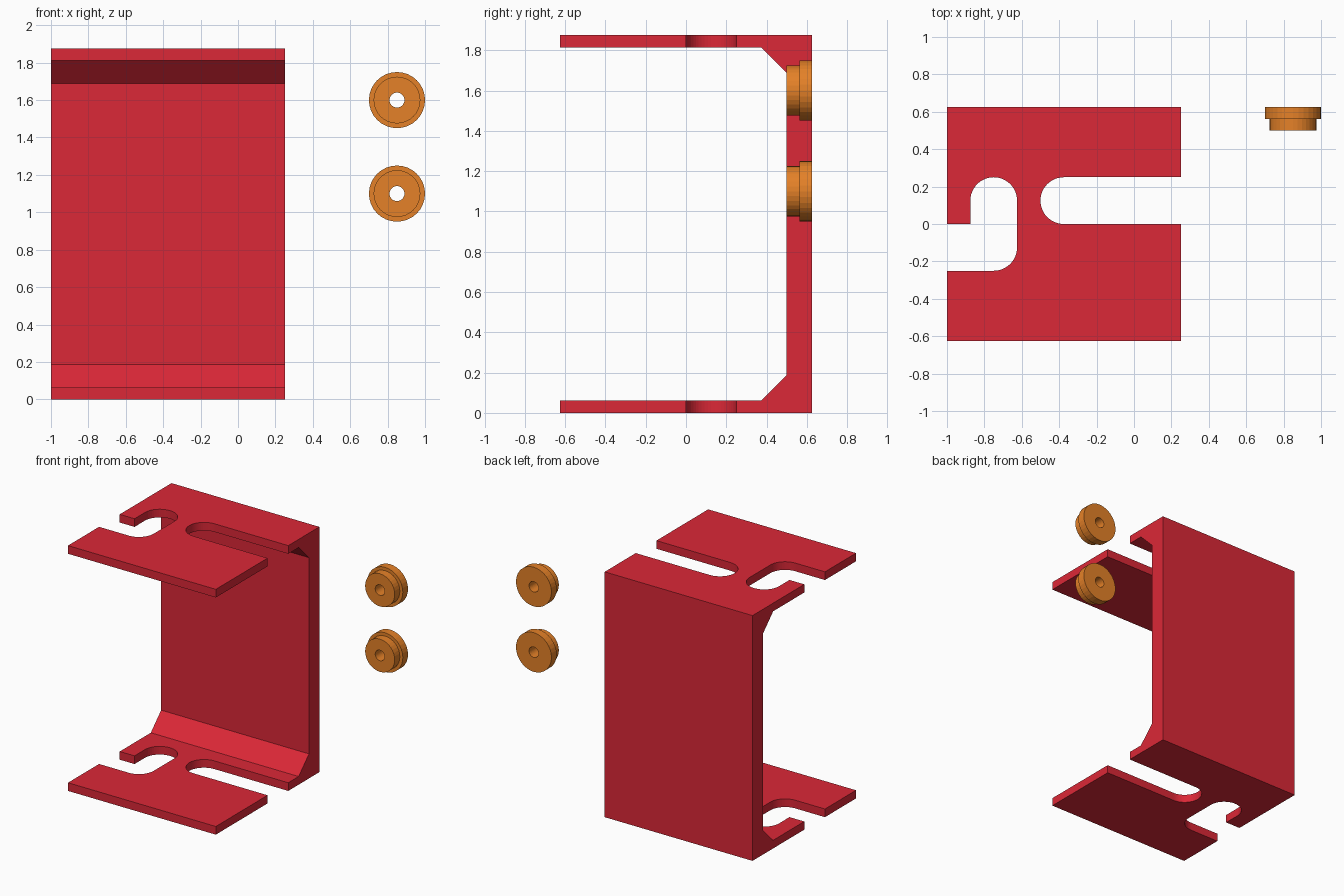
import bpy, bmesh, math
from mathutils import Matrix, Vector

cube = bpy.data.objects.get("Cube")
if cube:
    bpy.data.objects.remove(cube, do_unlink=True)


def make_material(name, colour):
    mat = bpy.data.materials.new(name)
    mat.use_nodes = True
    mat.diffuse_color = colour
    mat.node_tree.nodes["Principled BSDF"].inputs["Base Color"].default_value = colour
    return mat


def make_object(name, bm, mat=None):
    bmesh.ops.recalc_face_normals(bm, faces=bm.faces)
    mesh = bpy.data.meshes.new(name)
    bm.to_mesh(mesh)
    bm.free()
    if mat:
        mesh.materials.append(mat)
    obj = bpy.data.objects.new(name, mesh)
    bpy.context.collection.objects.link(obj)
    return obj


def add_prism(bm, points, direction):
    face = bm.faces.new([bm.verts.new(p) for p in points])
    new = bmesh.ops.extrude_face_region(bm, geom=[face], use_keep_orig=True)["geom"]
    verts = [v for v in new if isinstance(v, bmesh.types.BMVert)]
    bmesh.ops.translate(bm, verts=verts, vec=direction)


def arc(cx, cy, start, end, steps):
    angles = [math.radians(start + (end - start) * i / steps) for i in range(steps + 1)]
    return [(cx + R * math.cos(a), cy + R * math.sin(a)) for a in angles]


red = make_material("red_paint", (0.71, 0.021, 0.038, 1))
orange = make_material("orange_paint", (0.78, 0.22, 0.021, 1))

# Main dimensions
LEFT, RIGHT = -1.0, 0.25
HALF = 0.625
HEIGHT = 1.875
FLANGE = 0.0625
R = 0.125  # slot radius, wall thickness and gusset size

# Bracket: C-shaped side profile, symmetric top to bottom
lower = [(HALF, 0), (-HALF, 0), (-HALF, FLANGE),
         (HALF - 2 * R, FLANGE), (HALF - R, FLANGE + R)]
profile = lower + [(y, HEIGHT - z) for y, z in reversed(lower)]
bm = bmesh.new()
add_prism(bm, [(LEFT, y, z) for y, z in profile], Vector((RIGHT - LEFT, 0, 0)))
bracket = make_object("bracket", bm, red)

# Slots through both flanges: a straight one and a hooked one
straight = arc(-0.375, R, 90, 270, 24) + [(RIGHT + 1, 0), (RIGHT + 1, 2 * R)]
hooked = (arc(-0.75, -R, 270, 360, 12) + arc(-0.75, R, 0, 180, 24)
          + [(-0.875, 0), (LEFT - 1, 0), (LEFT - 1, -2 * R)])
bm = bmesh.new()
for outline in (straight, hooked):
    add_prism(bm, [(x, y, -1) for x, y in outline], Vector((0, 0, HEIGHT + 2)))
cutter = make_object("slot_cutter", bm)
cutter.hide_render = True

cut = bracket.modifiers.new("slots", "BOOLEAN")
cut.operation = "DIFFERENCE"
cut.solver = "EXACT"
cut.object = cutter
bpy.context.view_layer.objects.active = bracket
bpy.ops.object.modifier_apply(modifier=cut.name)
bpy.data.objects.remove(cutter, do_unlink=True)

# Stepped rollers: section (radius, depth) turned about the y axis
section = [(0.04, 0.5), (0.125, 0.5), (0.125, 0.5625),
           (0.15, 0.5625), (0.15, HALF), (0.04, HALF)]
SIDES = 32
for name, height in (("upper_roller", 1.6), ("lower_roller", 1.1)):
    bm = bmesh.new()
    rings = []
    for i in range(SIDES):
        turn = Matrix.Rotation(math.tau * i / SIDES, 3, "Y")
        rings.append([bm.verts.new(turn @ Vector((r, y, 0))) for r, y in section])
    for i, ring in enumerate(rings):
        following = rings[(i + 1) % SIDES]
        for j in range(len(section)):
            k = (j + 1) % len(section)
            bm.faces.new((ring[j], ring[k], following[k], following[j]))
    roller = make_object(name, bm, orange)
    roller.location = (0.85, 0, height)
